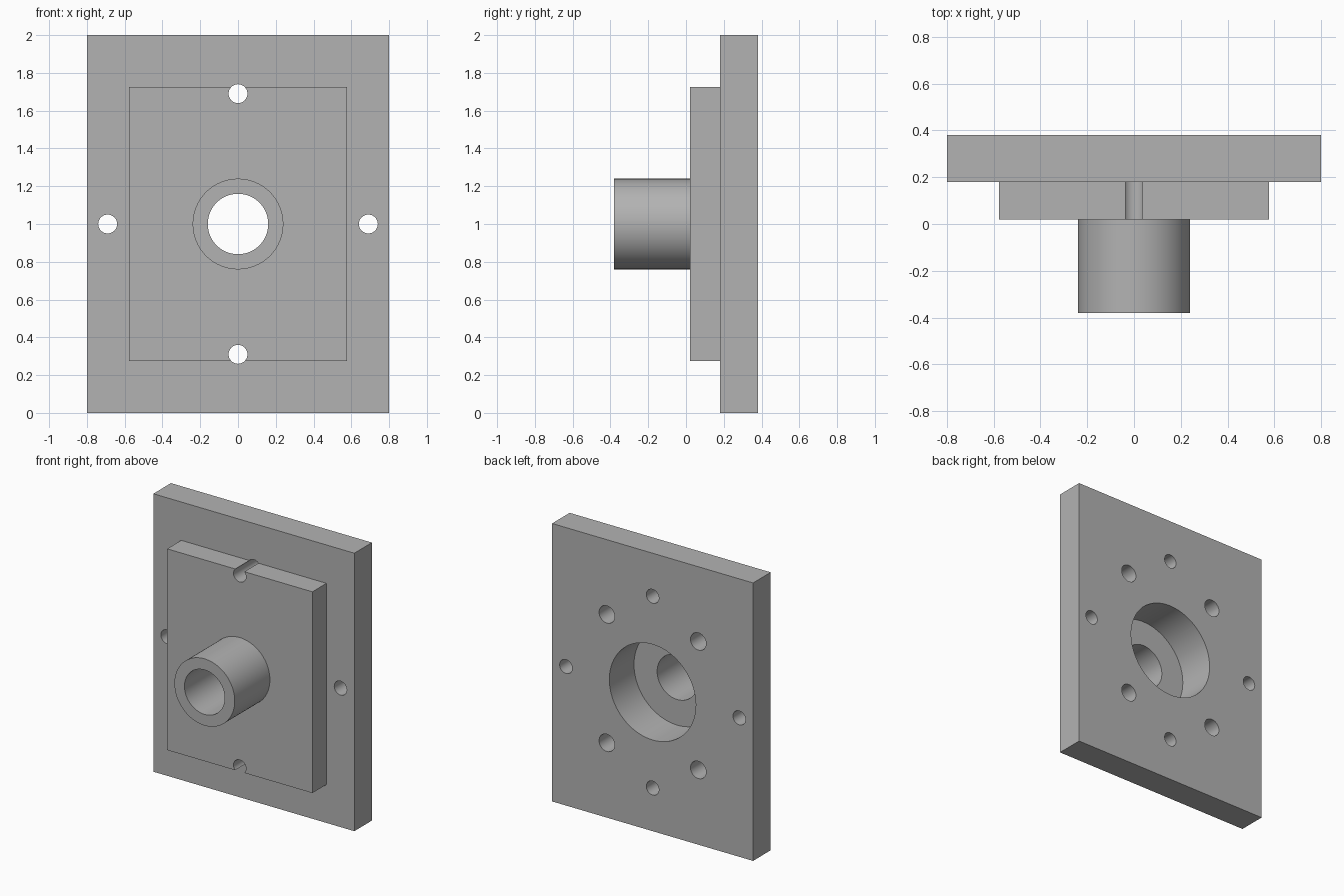
import bpy
from math import radians

cube = bpy.data.objects.get("Cube")
if cube:
    bpy.data.objects.remove(cube, do_unlink=True)

BACK, STEP, PAD, NOSE = 0.38, 0.18, 0.02, -0.38   # y of each face
MID = 1.0                                         # z of the bore axis
OVER = 0.04                                       # overlap for clean booleans

grey = bpy.data.materials.new("machined_grey")
grey.use_nodes = True
colour = (0.45, 0.45, 0.45, 1)
grey.diffuse_color = colour
grey.node_tree.nodes["Principled BSDF"].inputs["Base Color"].default_value = colour


def box(name, half_x, half_z, y0, y1):
    bpy.ops.mesh.primitive_cube_add(size=2, location=(0, (y0 + y1) / 2, MID))
    ob = bpy.context.object
    ob.name = name
    ob.scale = (half_x, (y1 - y0) / 2, half_z)
    bpy.ops.object.transform_apply(location=True, rotation=True, scale=True)
    ob.data.materials.append(grey)
    return ob


def rod(name, radius, y0, y1, x=0, z=0, sides=48):
    bpy.ops.mesh.primitive_cylinder_add(
        vertices=sides, radius=radius, depth=y1 - y0,
        location=(x, (y0 + y1) / 2, MID + z), rotation=(radians(90), 0, 0))
    ob = bpy.context.object
    ob.name = name
    bpy.ops.object.transform_apply(location=True, rotation=True, scale=True)
    ob.data.materials.append(grey)
    return ob


def combine(body, tool, operation):
    mod = body.modifiers.new(tool.name, "BOOLEAN")
    mod.operation = operation
    mod.solver = "EXACT"
    mod.object = tool
    bpy.ops.object.select_all(action="DESELECT")
    bpy.context.view_layer.objects.active = body
    body.select_set(True)
    bpy.ops.object.modifier_apply(modifier=mod.name)
    bpy.data.objects.remove(tool, do_unlink=True)


# Back plate, raised pad and round sleeve fused into one body
body = box("flange_plate", 0.8, 1.0, STEP, BACK)
combine(body, box("raised_pad", 0.578, 0.724, PAD, STEP + OVER), "UNION")
combine(body, rod("sleeve", 0.24, NOSE, PAD + OVER, sides=96), "UNION")

# Through bore, and the wide counterbore from the back
combine(body, rod("bore", 0.16, NOSE - OVER, BACK + OVER, sides=96), "DIFFERENCE")
combine(body, rod("counterbore", 0.344, 0.1, BACK + OVER, sides=96), "DIFFERENCE")

# Four through holes on the axes; the upper and lower ones notch the pad
for x, z in ((1, 0), (-1, 0), (0, 1), (0, -1)):
    hole = rod("through_hole", 0.05, PAD - OVER, BACK + OVER, 0.69 * x, 0.69 * z)
    combine(body, hole, "DIFFERENCE")

# Four blind holes in the back
for x in (-1, 1):
    for z in (-1, 1):
        hole = rod("blind_hole", 0.062, 0.14, BACK + OVER, 0.364 * x, 0.462 * z)
        combine(body, hole, "DIFFERENCE")

# Smooth the round walls, keep the machined edges sharp
bpy.context.view_layer.objects.active = body
body.select_set(True)
bpy.ops.object.shade_smooth_by_angle(angle=radians(30))
